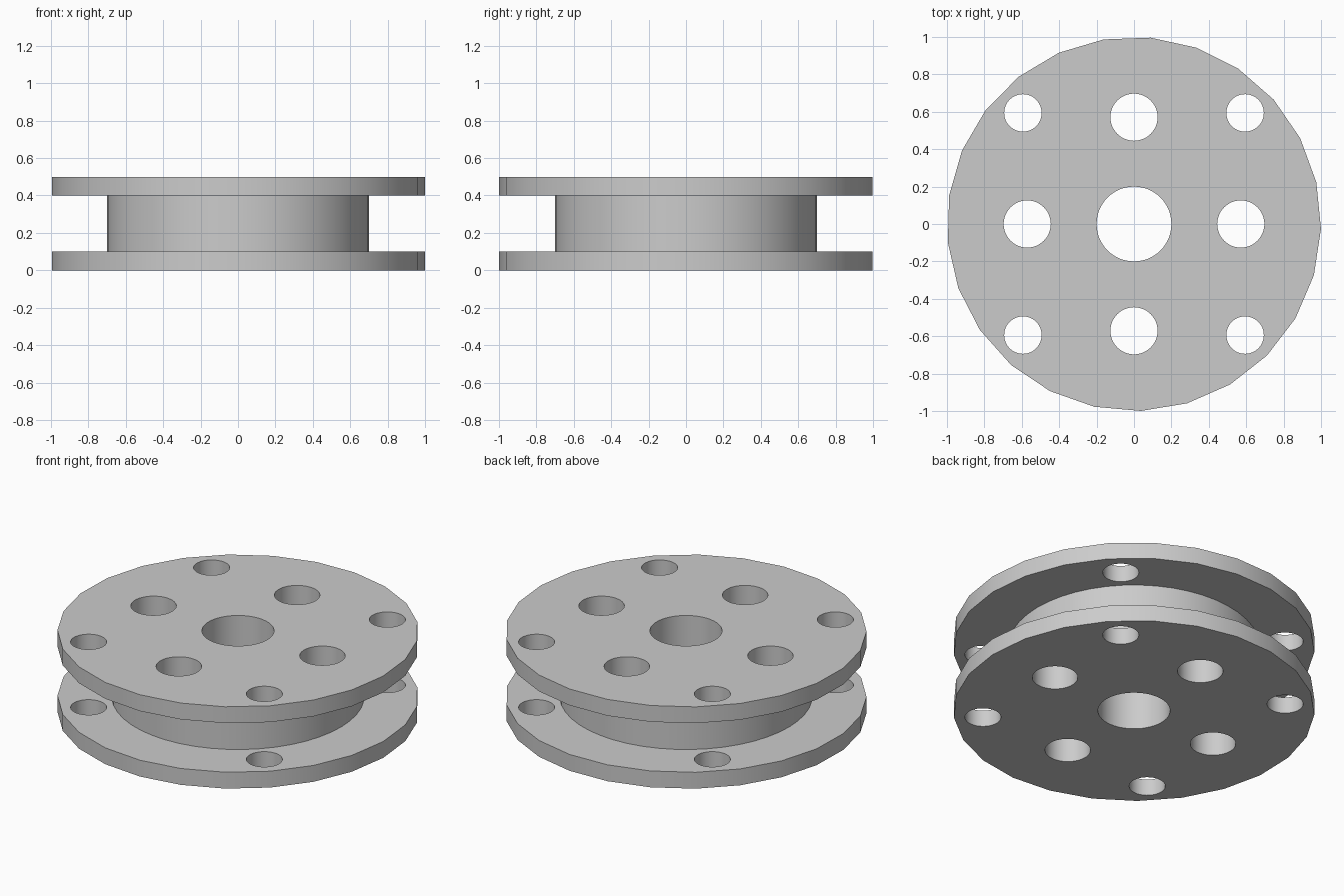
import bpy
from math import radians

cube = bpy.data.objects.get("Cube")
if cube:
    bpy.data.objects.remove(cube, do_unlink=True)

grey = bpy.data.materials.new("light grey")
grey.use_nodes = True
COLOUR = (0.6, 0.6, 0.6, 1)
grey.diffuse_color = COLOUR
grey.node_tree.nodes["Principled BSDF"].inputs["Base Color"].default_value = COLOUR


def cylinder(name, radius, z0, z1, x=0, y=0, sides=48, turn=0):
    bpy.ops.mesh.primitive_cylinder_add(
        vertices=sides, radius=radius, depth=z1 - z0,
        location=(x, y, (z0 + z1) / 2), rotation=(0, 0, radians(turn)))
    obj = bpy.context.object
    obj.name = name
    obj.data.materials.append(grey)
    bpy.ops.object.transform_apply(location=True, rotation=True, scale=True)
    return obj


def combine(target, tool, operation):
    mod = target.modifiers.new(operation.lower(), 'BOOLEAN')
    mod.operation = operation
    mod.solver = 'EXACT'
    mod.object = tool
    bpy.context.view_layer.objects.active = target
    bpy.ops.object.modifier_apply(modifier=mod.name)
    bpy.data.objects.remove(tool, do_unlink=True)


# Spool: a round hub between two coarser flanges
TURN = -91.5
spool = cylinder("flanged_spool", 0.7, 0.05, 0.45)
for name, z in (("lower_flange", 0), ("upper_flange", 0.4)):
    combine(spool, cylinder(name, 1, z, z + 0.1, sides=25, turn=TURN), 'UNION')

# Holes: centre bore, four through the hub, four through the flange corners
holes = [(0, 0, 0.2)]
for s in (-1, 1):
    holes += [(s * 0.571, 0, 0.126), (0, s * 0.571, 0.126)]
    holes += [(s * 0.594, t * 0.594, 0.1) for t in (-1, 1)]
for x, y, r in holes:
    combine(spool, cylinder("hole_cutter", r, -0.1, 0.6, x, y), 'DIFFERENCE')

# Smooth walls with crisp rims
bpy.ops.object.select_all(action='DESELECT')
spool.select_set(True)
bpy.context.view_layer.objects.active = spool
bpy.ops.object.shade_smooth_by_angle(angle=radians(30))
